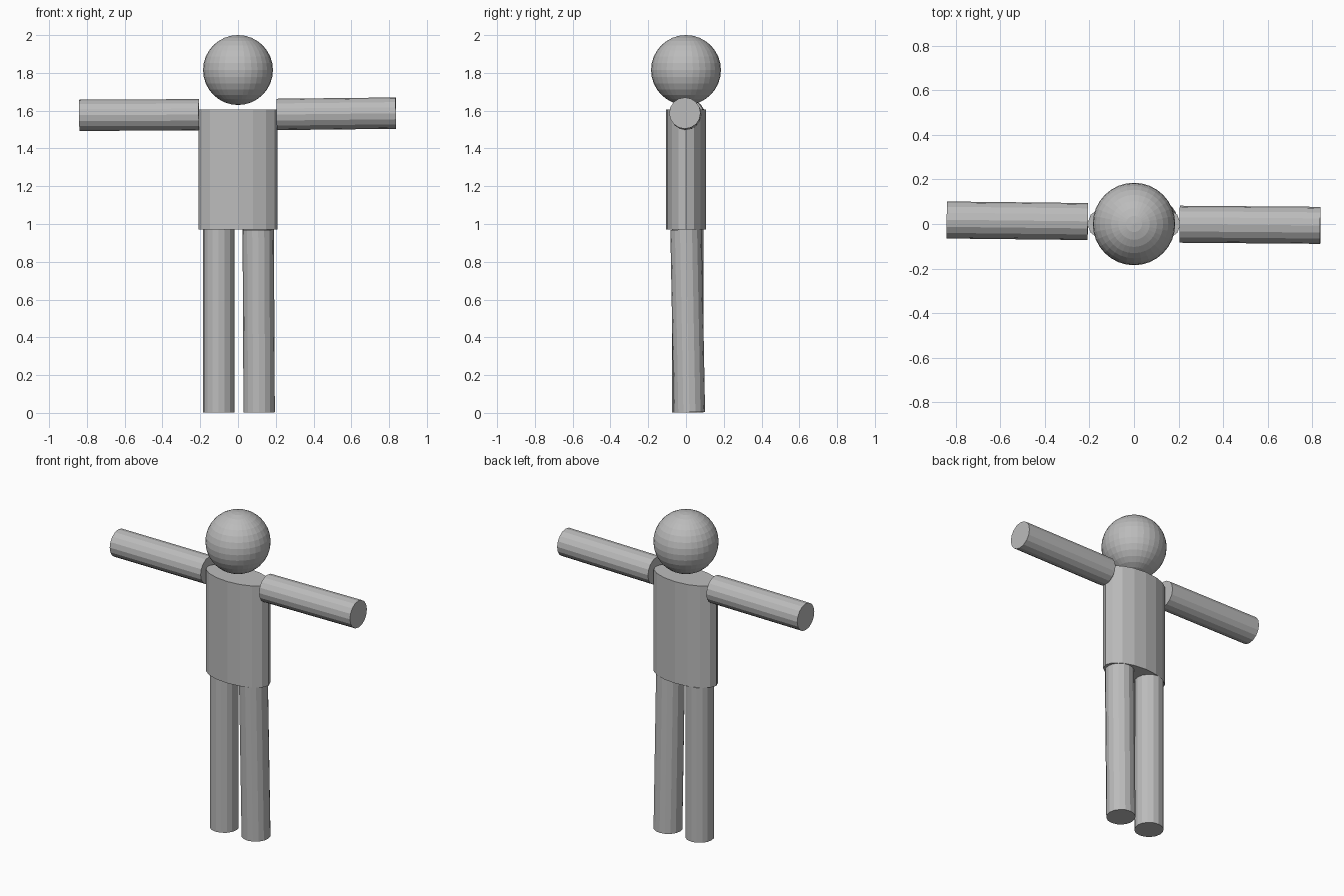
import bpy
from mathutils import Vector

if "Cube" in bpy.data.objects:
    bpy.data.objects.remove(bpy.data.objects["Cube"])

grey = bpy.data.materials.new("plain grey")
grey.diffuse_color = (0.5, 0.5, 0.5, 1.0)
grey.use_nodes = True
grey.node_tree.nodes["Principled BSDF"].inputs["Base Color"].default_value = grey.diffuse_color


def rod(name, start, end, radius=0.083, sides=16):
    """Closed, flat-faced cylinder between two points."""
    a, b = Vector(start), Vector(end)
    axis = b - a
    bpy.ops.mesh.primitive_cylinder_add(vertices=sides, radius=radius,
                                        depth=axis.length, location=(a + b) / 2)
    ob = bpy.context.object
    ob.name = name
    ob.rotation_mode = 'QUATERNION'
    ob.rotation_quaternion = Vector((0, 0, 1)).rotation_difference(axis)
    ob.data.materials.append(grey)
    return ob


# Head
bpy.ops.mesh.primitive_uv_sphere_add(segments=32, ring_count=16, radius=0.185,
                                     location=(0, 0, 1.815))
head = bpy.context.object
head.name = "head"
head.data.materials.append(grey)

# Torso: flattened cylinder
torso = rod("torso", (0, 0.001, 0.97), (0, 0.001, 1.605), radius=0.21)
torso.scale.y = 0.505

# Arms, each very slightly tilted
rod("left_arm", (-0.207, 0.011, 1.578), (-0.84, 0.018, 1.576))
rod("right_arm", (0.205, -0.001, 1.58), (0.836, -0.006, 1.587))

# Legs: one upright, one leaning back a little
rod("left_leg", (-0.102, 0.01, 0.003), (-0.102, 0.01, 0.97))
rod("right_leg", (0.112, 0.018, 0.003), (0.107, 0.0, 0.97))
